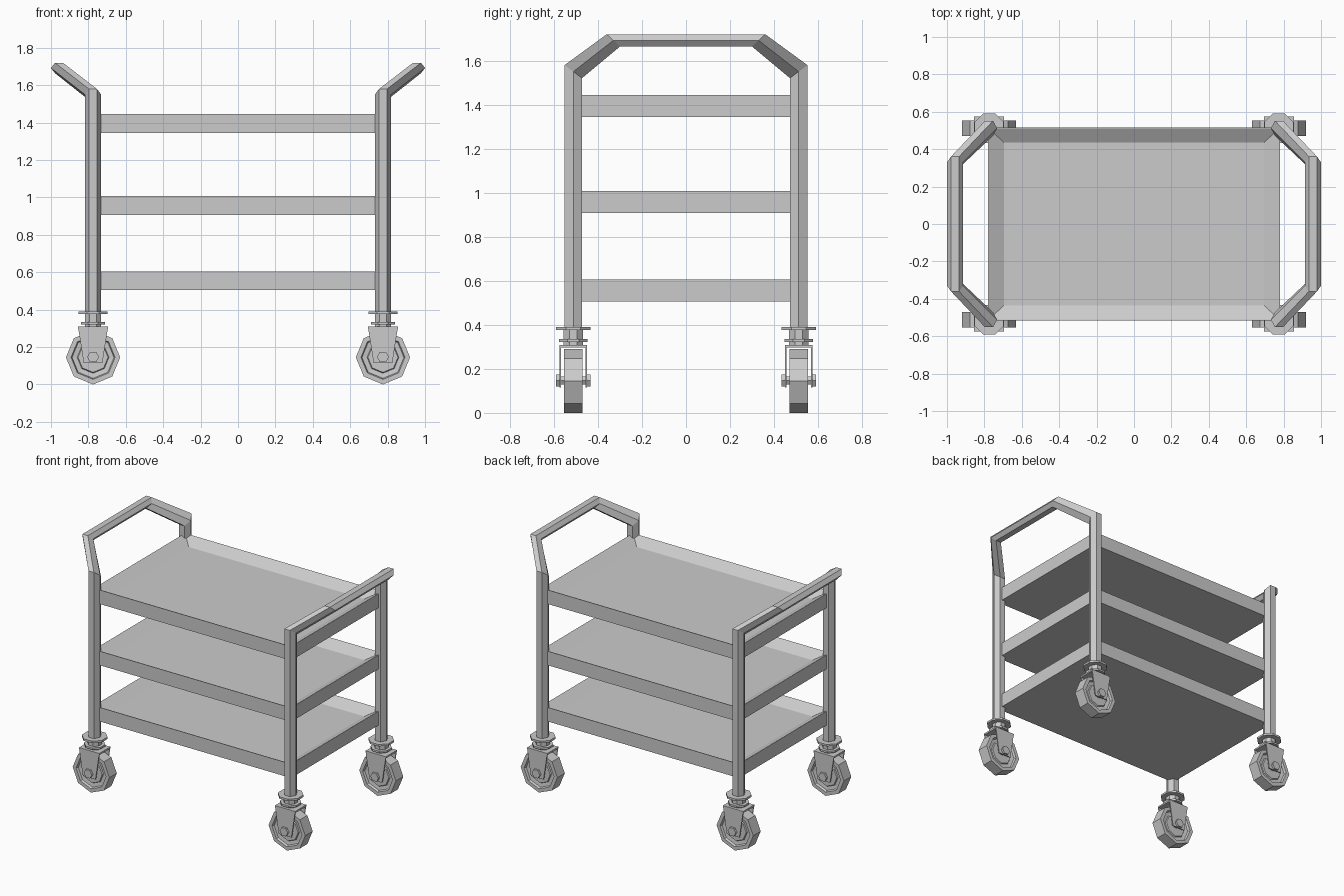
import bpy, bmesh, math
from mathutils import Vector, Matrix

cube = bpy.data.objects.get("Cube")
if cube:
    bpy.data.objects.remove(cube)

GREY = (0.6, 0.6, 0.6, 1)
metal = bpy.data.materials.new("grey_metal")
metal.use_nodes = True
metal.diffuse_color = GREY
metal.node_tree.nodes["Principled BSDF"].inputs["Base Color"].default_value = GREY

PX, PY = 0.775, 0.512   # post centre


def finish(name, bm):
    bmesh.ops.recalc_face_normals(bm, faces=bm.faces)
    mesh = bpy.data.meshes.new(name)
    bm.to_mesh(mesh)
    bm.free()
    mesh.materials.append(metal)
    obj = bpy.data.objects.new(name, mesh)
    bpy.context.collection.objects.link(obj)
    return obj


def loft(bm, rings):
    """Skin a list of point rings and cap both ends."""
    loops = [[bm.verts.new(p) for p in ring] for ring in rings]
    n = len(loops[0])
    for a, b in zip(loops, loops[1:]):
        for i in range(n):
            j = (i + 1) % n
            bm.faces.new((a[i], a[j], b[j], b[i]))
    bm.faces.new(loops[0])
    bm.faces.new(loops[-1])


def ring(center, u, v, sides, turn=0.0):
    c, u, v = Vector(center), Vector(u), Vector(v)
    angles = [math.tau * i / sides + turn for i in range(sides)]
    return [c + u * math.cos(a) + v * math.sin(a) for a in angles]


def rect(x, y, z):
    return [Vector((sx * x, sy * y, z)) for sx, sy in ((1, 1), (-1, 1), (-1, -1), (1, -1))]


def disc_z(bm, x, y, z0, z1, r, sides=8):
    turn = math.pi / sides
    loft(bm, [ring((x, y, z), (r, 0, 0), (0, r, 0), sides, turn) for z in (z0, z1)])


def turned_y(bm, x, y, z, profile, sides):
    """Lathe a list of (offset, radius) pairs around a y axis."""
    loft(bm, [ring((x, y + o, z), (r, 0, 0), (0, 0, r), sides) for o, r in profile])


# Trays with sloping inner walls
for name, z in (("lower", 0.505), ("middle", 0.907), ("upper", 1.345)):
    bm = bmesh.new()
    loft(bm, [rect(0.78, 0.515, z), rect(0.78, 0.515, z + 0.1),
              rect(0.775, 0.51, z + 0.1), rect(0.695, 0.435, z + 0.055)])
    finish(name + "_tray", bm)

# Posts and push handle, one six-sided tube per end
for side, s in (("left", 1), ("right", -1)):
    half = [((PX, PY, 0.375), (0, 0.046, 0)),
            ((PX, PY, 1.55), (0, 0.046, 0.034)),
            ((0.957, 0.33, 1.692), (0, 0.035, 0.032))]
    back = [((x, -y, z), (0, -vy, vz)) for (x, y, z), (_, vy, vz) in half]
    # reversing the direction keeps the outer edge outside all along the tube
    path = half + back[::-1]
    bm = bmesh.new()
    loft(bm, [ring((s * x, y, z), (s * 0.043, 0, 0), v, 6) for (x, y, z), v in path])
    finish(side + "_frame", bm)


def caster(label, x, y):
    # Swivel: mounting plate, neck and bearing
    bm = bmesh.new()
    disc_z(bm, x, y, 0.376, 0.39, 0.085)
    disc_z(bm, x, y, 0.3, 0.376, 0.047)
    disc_z(bm, x, y, 0.322, 0.335, 0.07)
    finish(label + "_swivel", bm)

    # Fork: bridge and two tapered cheeks
    bm = bmesh.new()
    bmesh.ops.create_cube(bm, size=1, matrix=Matrix.Translation((x, y, 0.303))
                          @ Matrix.Diagonal((0.16, 0.126, 0.012, 1)))
    for s in (-1, 1):
        outline = [(-0.08, 0.307), (0.08, 0.307), (0.05, 0.115), (-0.05, 0.115)]
        loft(bm, [[(x + dx, y + s * d, z) for dx, z in outline] for d in (0.056, 0.063)])
    finish(label + "_fork", bm)

    # Wheel with recessed sides
    bm = bmesh.new()
    side = [(0.03, 0.08), (0.022, 0.085), (0.026, 0.112), (0.042, 0.118), (0.042, 0.145)]
    profile = [(-o, r) for o, r in side] + side[::-1]
    turned_y(bm, x, y, 0.145, profile, 8)
    finish(label + "_wheel", bm)

    # Axle with bolt heads
    bm = bmesh.new()
    turned_y(bm, x, y, 0.147, [(-0.078, 0.032), (-0.06, 0.032), (-0.06, 0.02),
                               (0.06, 0.02), (0.06, 0.032), (0.078, 0.032)], 6)
    finish(label + "_axle", bm)


for fb, sy in (("front", -1), ("back", 1)):
    for lr, sx in (("left", 1), ("right", -1)):
        caster(f"{fb}_{lr}_caster", sx * PX, sy * PY)
